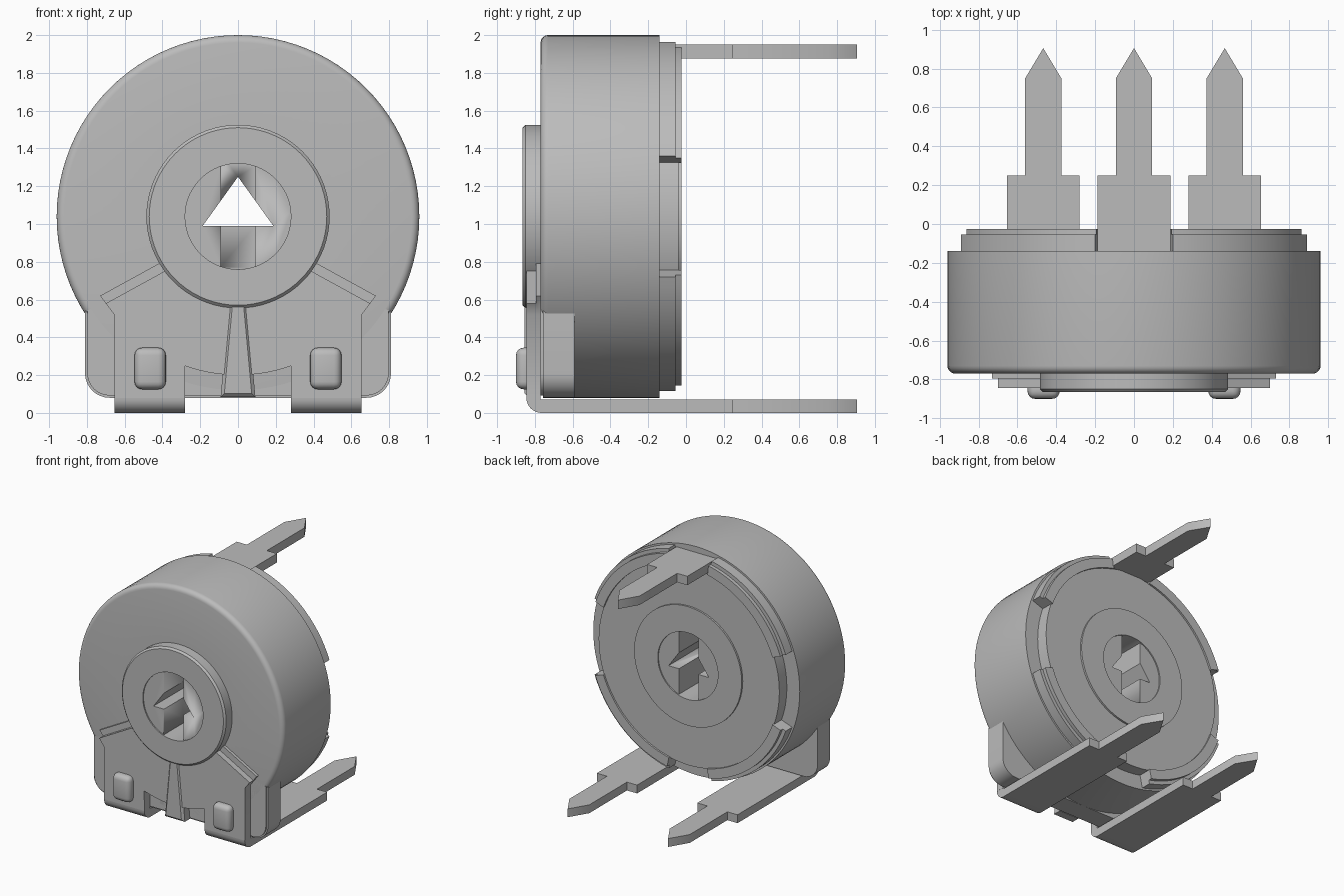
import bpy, bmesh, math
from mathutils import Vector, Matrix

cube = bpy.data.objects.get("Cube")
if cube:
    bpy.data.objects.remove(cube, do_unlink=True)

CZ = 1.04          # height of the round body's axis
FRONT = -0.77      # front face of the body

grey = bpy.data.materials.new("plain grey")
grey.use_nodes = True
grey.diffuse_color = (0.5, 0.5, 0.5, 1)
grey.node_tree.nodes["Principled BSDF"].inputs["Base Color"].default_value = (0.5, 0.5, 0.5, 1)


def finish(name, bm, bevel=0, angle=40):
    bmesh.ops.remove_doubles(bm, verts=bm.verts, dist=1e-5)
    bmesh.ops.recalc_face_normals(bm, faces=bm.faces)
    mesh = bpy.data.meshes.new(name)
    bm.to_mesh(mesh)
    bm.free()
    mesh.materials.append(grey)
    ob = bpy.data.objects.new(name, mesh)
    bpy.context.collection.objects.link(ob)
    bpy.ops.object.select_all(action='DESELECT')
    bpy.context.view_layer.objects.active = ob
    ob.select_set(True)
    if bevel:
        mod = ob.modifiers.new("round", 'BEVEL')
        mod.width, mod.segments = bevel, 4
        mod.limit_method, mod.angle_limit = 'ANGLE', math.radians(40)
        bpy.ops.object.modifier_apply(modifier="round")
    bpy.ops.object.shade_smooth_by_angle(angle=math.radians(angle))
    return ob


def prism(points, axis, lo, hi):
    """Extrude a flat outline along y (points are x, z), z (x, y) or x (y, z)."""
    place = {'y': lambda a, b, t: (a, t, b), 'z': lambda a, b, t: (a, b, t),
             'x': lambda a, b, t: (t, a, b)}[axis]
    bm = bmesh.new()
    face = bm.faces.new([bm.verts.new(place(a, b, lo)) for a, b in points])
    out = bmesh.ops.extrude_face_region(bm, geom=[face])
    move = Vector(place(0, 0, hi - lo))
    bmesh.ops.translate(bm, vec=move, verts=[g for g in out["geom"] if isinstance(g, bmesh.types.BMVert)])
    return bm


def lathe(profile, steps=96):
    """Spin a closed (radius, y) profile about the body axis."""
    bm = bmesh.new()
    verts = [bm.verts.new((r, y, CZ)) for r, y in profile]
    edges = [bm.edges.new((v, verts[(i + 1) % len(verts)])) for i, v in enumerate(verts)]
    bmesh.ops.spin(bm, geom=verts + edges, cent=(0, 0, CZ), axis=(0, 1, 0),
                   angle=math.tau, steps=steps)
    return bm


def arc(cx, cy, r, start, end, n):
    return [(cx + r * math.cos(math.radians(start + (end - start) * i / n)),
             cy + r * math.sin(math.radians(start + (end - start) * i / n))) for i in range(n + 1)]


def box(x0, x1, z0, z1):
    return [(x0, z0), (x1, z0), (x1, z1), (x0, z1)]


def cut(ob, outline, lo, hi):
    tool = finish("cutter", prism(outline, 'y', lo, hi))
    tool.hide_render = True
    mod = ob.modifiers.new("cut", 'BOOLEAN')
    mod.object, mod.operation, mod.solver = tool, 'DIFFERENCE', 'EXACT'
    bpy.context.view_layer.objects.active = ob
    bpy.ops.object.modifier_apply(modifier="cut")
    bpy.data.objects.remove(tool, do_unlink=True)


# Round housing with a softened front rim and a raised rear disc
rim = [(0.96 - 0.04 + x, FRONT + 0.04 + y) for x, y in arc(0, 0, 0.04, -90, 0, 5)]
finish("housing", lathe([(0.44, FRONT)] + rim +
                        [(0.96, -0.14), (0.84, -0.14), (0.84, -0.04), (0.44, -0.04)]))

# Flat foot behind the front terminals, with rounded lower corners
foot = arc(-0.68, 0.21, 0.13, 180, 270, 8) + arc(0.68, 0.21, 0.13, 270, 360, 8)
foot += [(0.81, 0.54), (0.6, 0.6), (-0.6, 0.6), (-0.81, 0.54)]
bm = prism(foot, 'y', FRONT, -0.59)
front_edges = [e for e in bm.edges if all(v.co.y < FRONT + 0.01 and v.co.z < 0.55 for v in e.verts)]
bmesh.ops.bevel(bm, geom=front_edges, offset=0.012, segments=2, affect='EDGES')
finish("foot", bm)

# Four rear rim segments, leaving gaps at the top, bottom and both sides
side_gap = math.degrees(math.asin(0.32 / 0.945))
end_gap = math.degrees(math.asin(0.2 / 0.945))
for i, (a, b) in enumerate([(side_gap, 90 - end_gap), (90 + end_gap, 180 - side_gap),
                            (180 + side_gap, 270 - end_gap), (270 + end_gap, 360 - side_gap)]):
    outline = arc(0, CZ, 0.945, a, b, 16) + arc(0, CZ, 0.835, b, a, 16)
    bm = prism(outline, 'y', -0.15, -0.025)
    outer = [e for e in bm.edges if all(v.co.y > -0.03 and
             math.hypot(v.co.x, v.co.z - CZ) > 0.94 for v in e.verts)]
    bmesh.ops.bevel(bm, geom=outer, offset=0.03, segments=4, affect='EDGES')
    finish(f"rear_rim_segment_{i + 1}", bm)

# Rotor collar, stepped out at the front and just proud at the rear
finish("rotor_collar", lathe([(0.28, -0.865), (0.47, -0.865), (0.485, -0.85), (0.485, -0.7),
                              (0.5, -0.7), (0.5, -0.025), (0.28, -0.025)], 72), angle=30)

# Rotor core: slotted from both ends, with a triangular through hole
core = finish("rotor_core", prism(arc(0, CZ, 0.281, 0, 355, 71), 'y', -0.855, -0.035))
slot = box(-0.09, 0.09, 0.7, 1.4)
cut(core, slot, -0.95, -0.52)
cut(core, slot, -0.38, 0.1)
cut(core, [(-0.187, 0.99), (0.187, 0.99), (0, 1.25)], -1, 0.2)

# Raised wedge below the rotor
bm = prism([(-0.092, 0.085), (0.092, 0.085), (0.045, 0.6), (-0.045, 0.6)], 'y', -0.855, FRONT)
bmesh.ops.bevel(bm, geom=[e for e in bm.edges if all(v.co.y < -0.85 for v in e.verts)],
                offset=0.018, segments=1, affect='EDGES')
finish("rotor_wedge", bm, angle=20)


def pin_outline(cx, start):
    half = [(0.187, start), (0.187, 0.25), (0.093, 0.25), (0.093, 0.75)]
    return ([(cx + x, y) for x, y in half] + [(cx, 0.905)] +
            [(cx - x, y) for x, y in reversed(half)])


for side, s in (("left", 1), ("right", -1)):
    # Front contact plate with a rounded sloping shoulder
    edge = arc(0, CZ, 0.84, 289.5, 274, 6)
    plate = [(0.42, 0.79), (0.73, 0.62), (0.655, 0.52), (0.655, 0.08), (0.28, 0.08)]
    plate += edge + [(0.03, 0.6)]
    bm = prism([(s * x, z) for x, z in plate], 'y', -0.845, FRONT)
    shoulder = [e for e in bm.edges if all(v.co.y < -0.84 and v.co.z > 0.61 and
                abs(v.co.x) > 0.4 for v in e.verts)]
    bmesh.ops.bevel(bm, geom=shoulder, offset=0.05, segments=4, affect='EDGES')
    finish(f"{side}_contact_plate", bm)

    # Rounded bend joining the plate to its pin
    bend = arc(-0.765, 0.08, 0.08, 180, 270, 8) + [(-0.7, 0), (-0.7, 0.07), (FRONT, 0.07), (FRONT, 0.08)]
    finish(f"{side}_bend", prism(bend, 'x', s * 0.467 - 0.187, s * 0.467 + 0.187))
    finish(f"{side}_pin", prism(pin_outline(s * 0.467, -0.7), 'z', 0, 0.07))

    # Rivet bump
    x0 = s * 0.465
    finish(f"{side}_rivet", prism(box(x0 - 0.083, x0 + 0.083, 0.125, 0.345), 'y', -0.9, -0.8), bevel=0.04)

# Top pin, lying in the upper rim gap
finish("top_pin", prism(pin_outline(0, -0.14), 'z', 1.875, 1.95))
